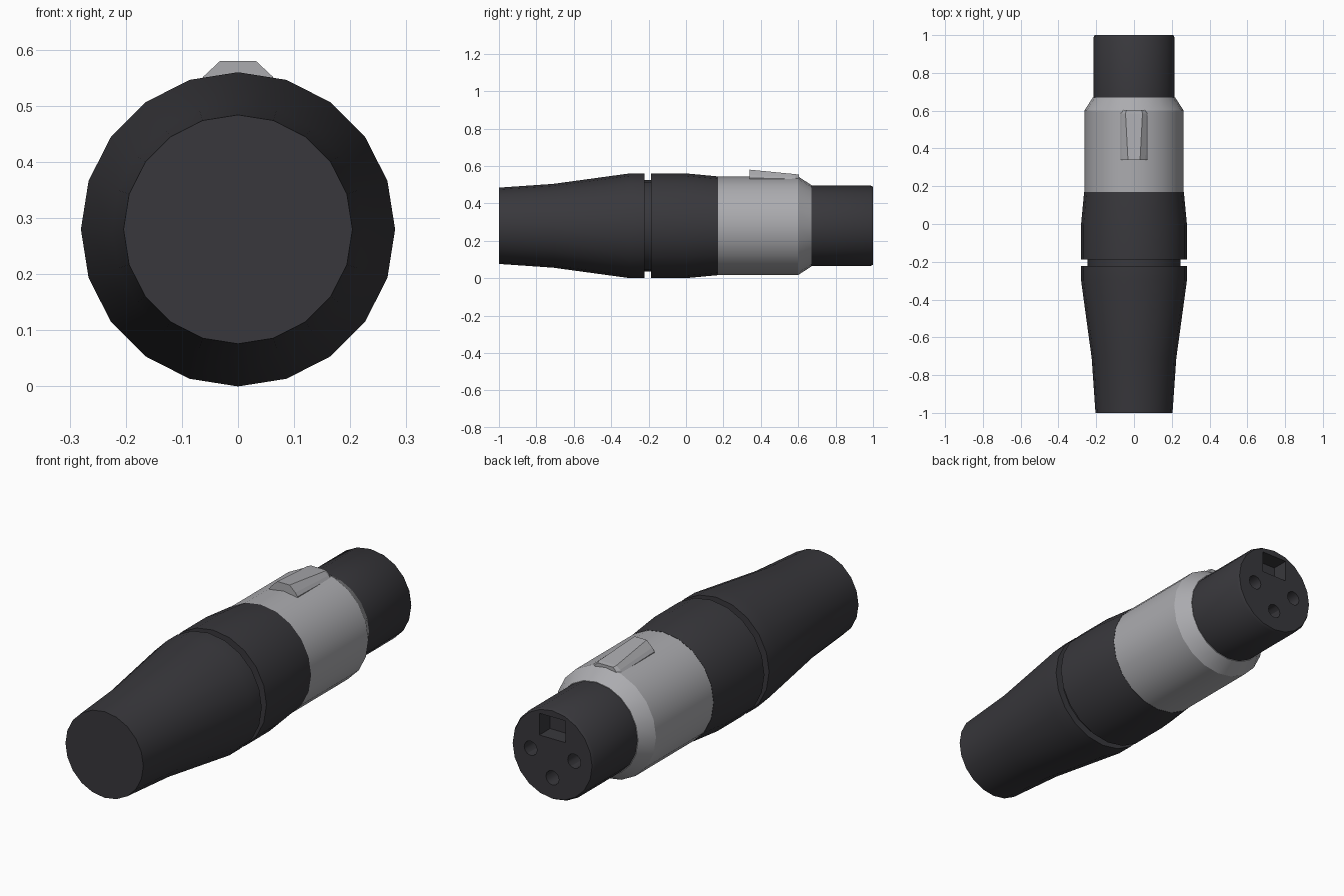
import bpy, bmesh, math

if "Cube" in bpy.data.objects:
    bpy.data.objects.remove(bpy.data.objects["Cube"])

SIDES = 20
ZC = 0.28  # height of the connector axis


def material(name, rgb):
    m = bpy.data.materials.new(name)
    m.diffuse_color = (*rgb, 1)
    m.use_nodes = True
    m.node_tree.nodes["Principled BSDF"].inputs["Base Color"].default_value = m.diffuse_color
    return m


BLACK = material("black plastic", (0.040, 0.039, 0.045))
GREY = material("grey metal", (0.41, 0.41, 0.43))


def loft(name, rings, mat=None):
    """Skin a list of equal-length point rings and cap both ends."""
    bm = bmesh.new()
    loops = [[bm.verts.new(p) for p in ring] for ring in rings]
    n = len(loops[0])
    for a, b in zip(loops, loops[1:]):
        for i in range(n):
            j = (i + 1) % n
            bm.faces.new((a[i], a[j], b[j], b[i]))
    bm.faces.new(loops[0])
    bm.faces.new(loops[-1])
    bmesh.ops.recalc_face_normals(bm, faces=bm.faces)
    me = bpy.data.meshes.new(name)
    bm.to_mesh(me)
    bm.free()
    ob = bpy.data.objects.new(name, me)
    bpy.context.collection.objects.link(ob)
    if mat:
        me.materials.append(mat)
    return ob


def circle(y, r, x=0, z=ZC, n=SIDES):
    return [(x + r * math.sin(i * math.tau / n), y, z + r * math.cos(i * math.tau / n))
            for i in range(n)]


def lathe(name, profile, mat):
    return loft(name, [circle(y, r) for y, r in profile], mat)


def activate(ob):
    bpy.ops.object.select_all(action='DESELECT')
    ob.select_set(True)
    bpy.context.view_layer.objects.active = ob


# Turned body parts, as (y, radius) profiles
boot = lathe("cable_boot", [(-1, 0.204), (-0.71, 0.224), (-0.3, 0.28), (-0.222, 0.28)], BLACK)
groove = lathe("groove_ring", [(-0.23, 0.245), (-0.18, 0.245)], BLACK)
collar = lathe("collar", [(-0.187, 0.28), (0, 0.28), (0.17, 0.264)], BLACK)
shell = lathe("metal_shell", [(0.165, 0.263), (0.6, 0.263), (0.67, 0.218)], GREY)
nose = lathe("socket_nose", [(0.66, 0.215), (0.988, 0.215), (1, 0.208)], BLACK)

# Socket openings: three pin holes and the latch keyway
cutters = []
for x, z in ((-0.114, 0), (0.114, 0), (0, -0.11)):
    cutters.append(loft("pin_hole_cutter",
                        [circle(y, 0.034, x, ZC + z, 12) for y in (0.9, 1.1)]))
corners = ((-0.068, 0.075), (0.068, 0.075), (0.068, 0.178), (-0.068, 0.178))
cutters.append(loft("keyway_cutter",
                    [[(x, y, ZC + z) for x, z in corners] for y in (0.92, 1.1)]))
for c in cutters:
    c.hide_render = True
    mod = nose.modifiers.new("cut", 'BOOLEAN')
    mod.operation = 'DIFFERENCE'
    mod.solver = 'EXACT'
    mod.object = c
    activate(nose)
    bpy.ops.object.modifier_apply(modifier=mod.name)
    bpy.data.objects.remove(c)


# Release latch: sloping wedge on top of the shell
def latch_ring(y, half):
    return [(x, y, z) for x, z in half] + [(-x, y, z) for x, z in reversed(half)]


latch = loft("release_latch", [
    latch_ring(0.34, [(0.074, 0.50), (0.074, 0.536), (0.062, 0.552), (0.032, 0.58)]),
    latch_ring(0.585, [(0.074, 0.50), (0.074, 0.53), (0.064, 0.540), (0.045, 0.556)]),
    latch_ring(0.603, [(0.060, 0.50), (0.060, 0.525), (0.055, 0.538), (0.040, 0.553)]),
], GREY)

# Smooth the turned surfaces, keep the rims sharp
for ob in (boot, groove, collar, shell, nose):
    activate(ob)
    bpy.ops.object.shade_smooth_by_angle(angle=math.radians(30))
